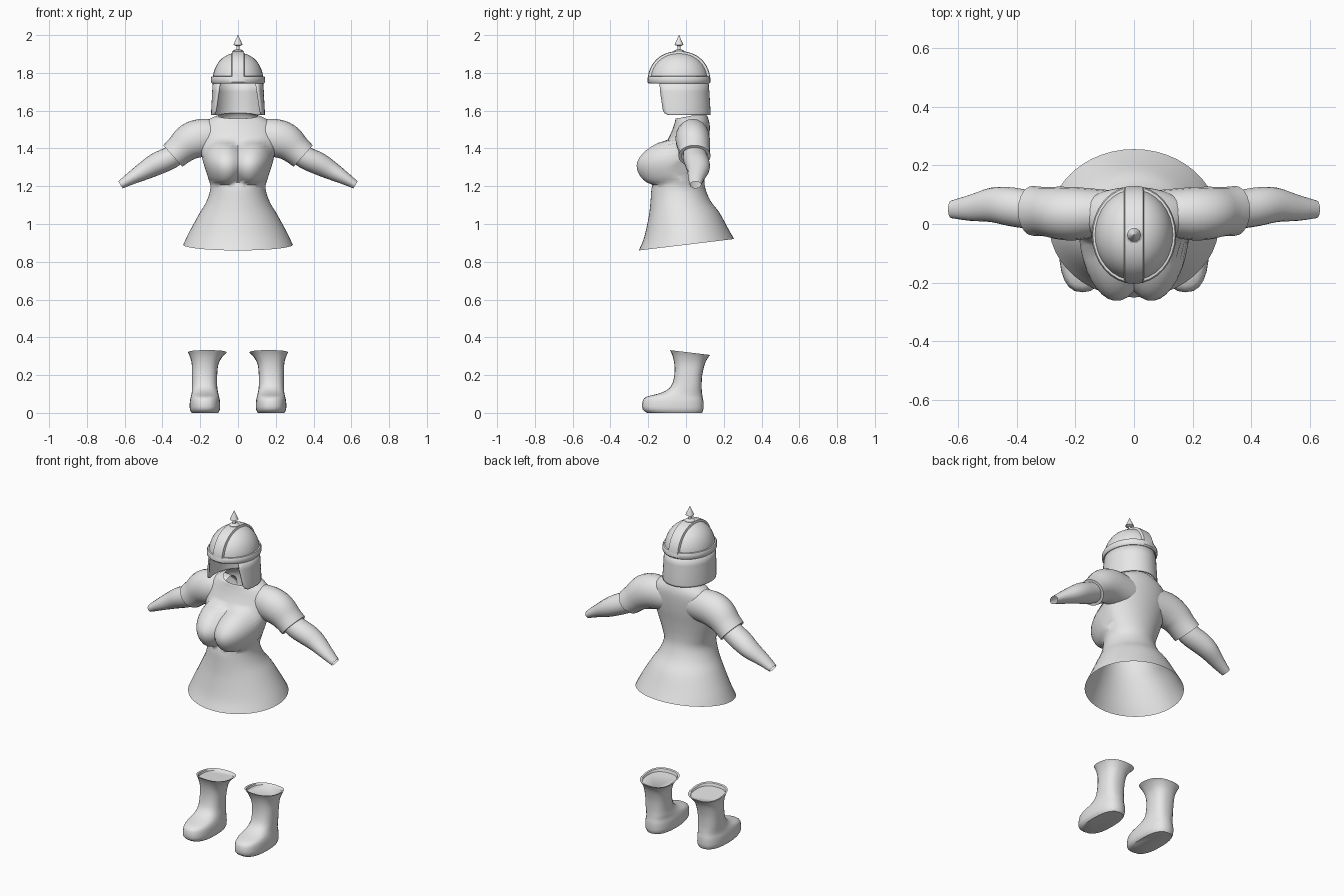
import bpy, bmesh, math
from mathutils import Vector

if "Cube" in bpy.data.objects:
    bpy.data.objects.remove(bpy.data.objects["Cube"])

grey = bpy.data.materials.new("plain grey")
grey.diffuse_color = (0.8, 0.8, 0.8, 1)
grey.use_nodes = True
grey.node_tree.nodes["Principled BSDF"].inputs["Base Color"].default_value = grey.diffuse_color


def smooth(rows, n):
    """Catmull-Rom resampling of parameter rows."""
    out = []
    for i in range(len(rows) - 1):
        a, b, c, d = (rows[min(max(i + k, 0), len(rows) - 1)] for k in (-1, 0, 1, 2))
        for s in range(n):
            t = s / n
            out.append(tuple(0.5 * (2 * q + (r - p) * t + (2 * p - 5 * q + 4 * r - u) * t * t
                                    + (3 * q - p - 3 * r + u) * t ** 3)
                             for p, q, r, u in zip(a, b, c, d)))
    return out + [tuple(rows[-1])]


def loft(name, rings, closed=True, cap_start=False, cap_end=False, thick=0, angle=40):
    bm = bmesh.new()
    vs = [[bm.verts.new(p) for p in r] for r in rings]
    n = len(vs[0])
    for a, b in zip(vs, vs[1:]):
        for i in range(n if closed else n - 1):
            j = (i + 1) % n
            bm.faces.new((a[i], a[j], b[j], b[i]))
    if cap_start:
        bm.faces.new(vs[0][::-1])
    if cap_end:
        bm.faces.new(vs[-1])
    bmesh.ops.recalc_face_normals(bm, faces=bm.faces)
    me = bpy.data.meshes.new(name)
    bm.to_mesh(me)
    bm.free()
    me.materials.append(grey)
    ob = bpy.data.objects.new(name, me)
    bpy.context.collection.objects.link(ob)
    bpy.ops.object.select_all(action='DESELECT')
    ob.select_set(True)
    bpy.context.view_layer.objects.active = ob
    bpy.ops.object.shade_smooth_by_angle(angle=math.radians(angle))
    if thick:
        m = ob.modifiers.new("thickness", 'SOLIDIFY')
        m.thickness, m.offset = thick, 0
    return ob


def flat_ring(row, n, power=1.0):
    """Oval at height z: half width, front y, back y, tilt along y, centre x."""
    z, hx, yf, yb, tilt, xc = row
    pts = []
    for i in range(n):
        a = 2 * math.pi * i / n
        c, s = math.cos(a), math.sin(a)
        x = hx * math.copysign(abs(c) ** power, c)
        y = (yf + yb) / 2 + (yb - yf) / 2 * math.copysign(abs(s) ** power, s)
        pts.append(Vector((xc + x, y, z + tilt * y)))
    return pts


# Tunic body: flared skirt, waist, chest and neckline
body = [(0.89, .29, -.25, .255, .12, 0), (0.95, .262, -.222, .225, .1, 0),
        (1.05, .208, -.197, .178, .05, 0), (1.12, .167, -.188, .13, .02, 0),
        (1.19, .146, -.182, .102, 0, 0), (1.25, .16, -.165, .097, 0, 0),
        (1.33, .185, -.15, .105, 0, 0), (1.41, .2, -.115, .118, 0, 0),
        (1.48, .2, -.08, .125, 0, 0), (1.53, .18, -.062, .125, 0, 0),
        (1.56, .14, -.055, .115, .05, 0), (1.568, .105, -.05, .1, .2, 0)]
rings = [flat_ring(r, 48) for r in smooth(body, 4)]
for r in rings:
    for p in r:
        if p.y < 0:  # bust
            d = 1 - ((abs(p.x) - .08) / .11) ** 2 - ((p.z - 1.325) / .12) ** 2
            p.y -= .118 * max(0, d) ** .6
loft("tunic_body", rings, angle=60)


def tube(rows, sign, n=20):
    """Rings across a path in x and z; rows are x, y, z, radius, y radius."""
    out = []
    for k, (x, y, z, r, ry) in enumerate(rows):
        a, b = rows[max(k - 1, 0)], rows[min(k + 1, len(rows) - 1)]
        d = Vector((b[0] - a[0], 0, b[2] - a[2])).normalized()
        up = Vector((-d.z, 0, d.x))
        ring = []
        for i in range(n):
            t = 2 * math.pi * i / n
            p = Vector((x, y, z)) + up * r * math.cos(t) + Vector((0, ry * math.sin(t), 0))
            p.x *= sign
            ring.append(p)
        out.append(ring)
    return out


sleeve = [(.08, .04, 1.46, .09, .075), (.19, .035, 1.457, .1, .09), (.255, .037, 1.435, .097, .09),
          (.305, .042, 1.395, .082, .084), (.345, .045, 1.36, .076, .085)]
forearm = [(.29, .045, 1.395, .055, .06), (.36, .05, 1.35, .06, .066), (.43, .06, 1.318, .059, .066),
           (.49, .065, 1.285, .05, .058), (.56, .055, 1.245, .035, .044), (.622, .05, 1.207, .022, .03)]
boot = [(.0, .07, -.205, .085, 0, .175), (.02, .08, -.23, .092, 0, .175),
        (.06, .08, -.23, .092, 0, .175), (.085, .075, -.21, .088, 0, .175),
        (.107, .07, -.13, .085, 0, .175), (.14, .067, -.08, .083, 0, .177),
        (.2, .067, -.062, .086, 0, .177), (.26, .071, -.062, .1, 0, .174),
        (.3, .087, -.072, .117, -.06, .168), (.322, .102, -.085, .128, -.12, .163)]
boot_lip = [(.32, .092, -.075, .118, -.12, .163), (.308, .088, -.07, .113, -.06, .163)]

for side, s in (("left", 1), ("right", -1)):
    # Short sleeve with a turned-in cuff
    rs = tube(smooth(sleeve, 3), s)
    mid = sum(rs[-1], Vector()) / len(rs[-1])
    rs.append([mid + (p - mid) * .8 for p in rs[-1]])
    loft(side + "_sleeve", rs)
    loft(side + "_forearm", tube(smooth(forearm, 3), s))
    # Boot with a recessed top
    rs = [flat_ring(r, 24, .8) for r in smooth(boot, 3) + boot_lip]
    for r in rs:
        for p in r:
            p.x *= s
    loft(side + "_boot", rs, cap_start=True, cap_end=True, angle=50)

# Helmet, slightly longer than wide
CY, LONG = -.037, 1.16


def lathe(name, profile, n=32, stretch=LONG, **kw):
    return loft(name, [[Vector((r * math.cos(2 * math.pi * i / n),
                                CY + stretch * r * math.sin(2 * math.pi * i / n), z))
                        for i in range(n)] for r, z in profile], **kw)


def dome(t, grow=0):
    return (.134 + grow) * math.cos(t) ** .9, 1.76 + (.146 + grow) * math.sin(t)


lathe("helmet_dome", [dome(math.radians(88 * k / 10)) for k in range(11)], cap_end=True)
lathe("helmet_rim", [(.128, 1.783), (.14, 1.781), (.144, 1.772), (.144, 1.752), (.138, 1.744),
                     (.122, 1.744)])

# Raised crest band running from front to back
crest = []
for k in range(25):
    t = math.pi * k / 24
    c, z = math.cos(t), math.sin(t)
    row = []
    for x, g in ((-.036, -.01), (-.031, .007), (0, .009), (.031, .007), (.036, -.01)):
        r, h = dome(math.asin(min(1, abs(z))), g)
        row.append(Vector((x, CY + LONG * math.copysign(r, c), h)))
    crest.append(row)
loft("helmet_crest", crest, closed=False)

# Finial: button, stem and pointed tip
lathe("helmet_finial", [(.03, 1.905), (.03, 1.915), (.02, 1.922), (.009, 1.924), (.008, 1.942),
                        (.024, 1.948), (.022, 1.955), (.01, 1.98), (.001, 2.0)],
      n=10, stretch=1, cap_end=True)

# Curved neck and cheek guard, open at the face
guard = []
for z, hx, start in ((1.755, .128, -42), (1.70, .132, -39), (1.64, .135, -34),
                     (1.60, .137, -31), (1.585, .137, -27), (1.576, .137, -20)):
    row = []
    for k in range(33):
        a = math.radians(start + (180 - 2 * start) * k / 32)
        row.append(Vector((hx * math.cos(a), CY + hx * 1.18 * math.sin(a), z)))
    guard.append(row)
loft("neck_guard", guard, closed=False, thick=.01)
